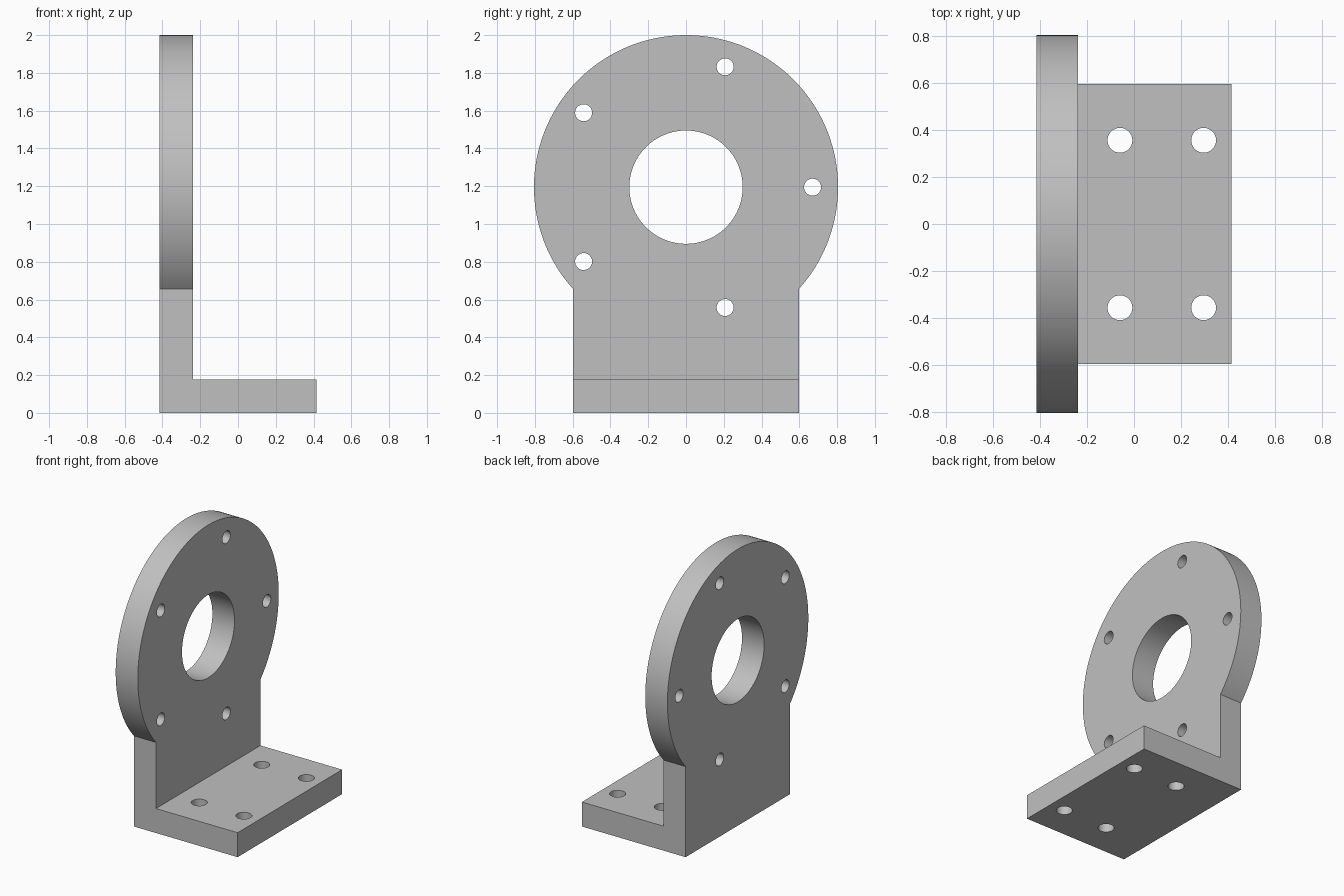
import bpy, bmesh
from math import radians, sin, cos, pi, asin
from mathutils import Vector

if "Cube" in bpy.data.objects:
    bpy.data.objects.remove(bpy.data.objects["Cube"])

HALF_X, HALF_Y = 0.415, 0.597      # half depth of the foot, half width of the neck
THICK = 0.177                      # wall thickness
AXIS_Z, DISC_R = 1.195, 0.805      # disc centre height and radius


def prism(name, points, offset):
    """Closed solid made by sweeping a flat polygon along an offset."""
    bm = bmesh.new()
    face = bm.faces.new([bm.verts.new(p) for p in points])
    swept = bmesh.ops.extrude_face_region(bm, geom=[face])
    verts = [v for v in swept["geom"] if isinstance(v, bmesh.types.BMVert)]
    bmesh.ops.translate(bm, vec=Vector(offset), verts=verts)
    bmesh.ops.recalc_face_normals(bm, faces=bm.faces)
    mesh = bpy.data.meshes.new(name)
    bm.to_mesh(mesh)
    bm.free()
    obj = bpy.data.objects.new(name, mesh)
    bpy.context.collection.objects.link(obj)
    return obj


def combine(target, tool, operation):
    """Apply a boolean and discard the tool."""
    bpy.context.view_layer.objects.active = target
    mod = target.modifiers.new(operation.title(), "BOOLEAN")
    mod.operation, mod.solver, mod.object = operation, "EXACT", tool
    bpy.ops.object.modifier_apply(modifier=mod.name)
    bpy.data.objects.remove(tool)


def drill(target, centre, radius, along_x, steps):
    """Round through hole along x or along z."""
    cx, cy, cz = centre
    ring = [(radius * cos(2 * pi * i / steps), radius * sin(2 * pi * i / steps))
            for i in range(steps)]
    if along_x:
        tool = prism("hole_cutter", [(-1, cy + a, cz + b) for a, b in ring], (1.5, 0, 0))
    else:
        tool = prism("hole_cutter", [(cx + a, cy + b, -0.2) for a, b in ring], (0, 0, 0.6))
    combine(target, tool, "DIFFERENCE")


# L-shaped section swept across the width
inner = THICK - HALF_X
section = [(-HALF_X, 0), (HALF_X, 0), (HALF_X, THICK), (inner, THICK),
           (inner, 2.2), (-HALF_X, 2.2)]
bracket = prism("mounting_bracket", [(x, -1, z) for x, z in section], (0, 2, 0))

# Side outline: round disc running down into a straight neck
start = asin(HALF_Y / DISC_R) - pi / 2
sweep, steps = pi - 2 * start, 128
outline = [(-HALF_Y, -0.2), (HALF_Y, -0.2)]
for i in range(steps + 1):
    a = start + sweep * i / steps
    outline.append((DISC_R * cos(a), AXIS_Z + DISC_R * sin(a)))
combine(bracket, prism("outline_cutter", [(-1, y, z) for y, z in outline], (2, 0, 0)),
        "INTERSECT")

# Central bore and five bolt holes around it
drill(bracket, (0, 0, AXIS_Z), 0.3, True, 96)
for i in range(5):
    a = radians(72 * i)
    drill(bracket, (0, 0.67 * cos(a), AXIS_Z + 0.67 * sin(a)), 0.045, True, 32)

# Four fixing holes in the foot
for x in (-0.06, 0.297):
    for y in (-0.357, 0.357):
        drill(bracket, (x, y, 0), 0.053, False, 32)

# Plain grey metal
grey = bpy.data.materials.new("light_grey")
grey.use_nodes = True
colour = (0.53, 0.53, 0.53, 1)
grey.diffuse_color = colour
grey.node_tree.nodes["Principled BSDF"].inputs["Base Color"].default_value = colour
bracket.data.materials.clear()
bracket.data.materials.append(grey)

bpy.ops.object.select_all(action="DESELECT")
bracket.select_set(True)
bpy.context.view_layer.objects.active = bracket
bpy.ops.object.shade_smooth_by_angle(angle=radians(30))
